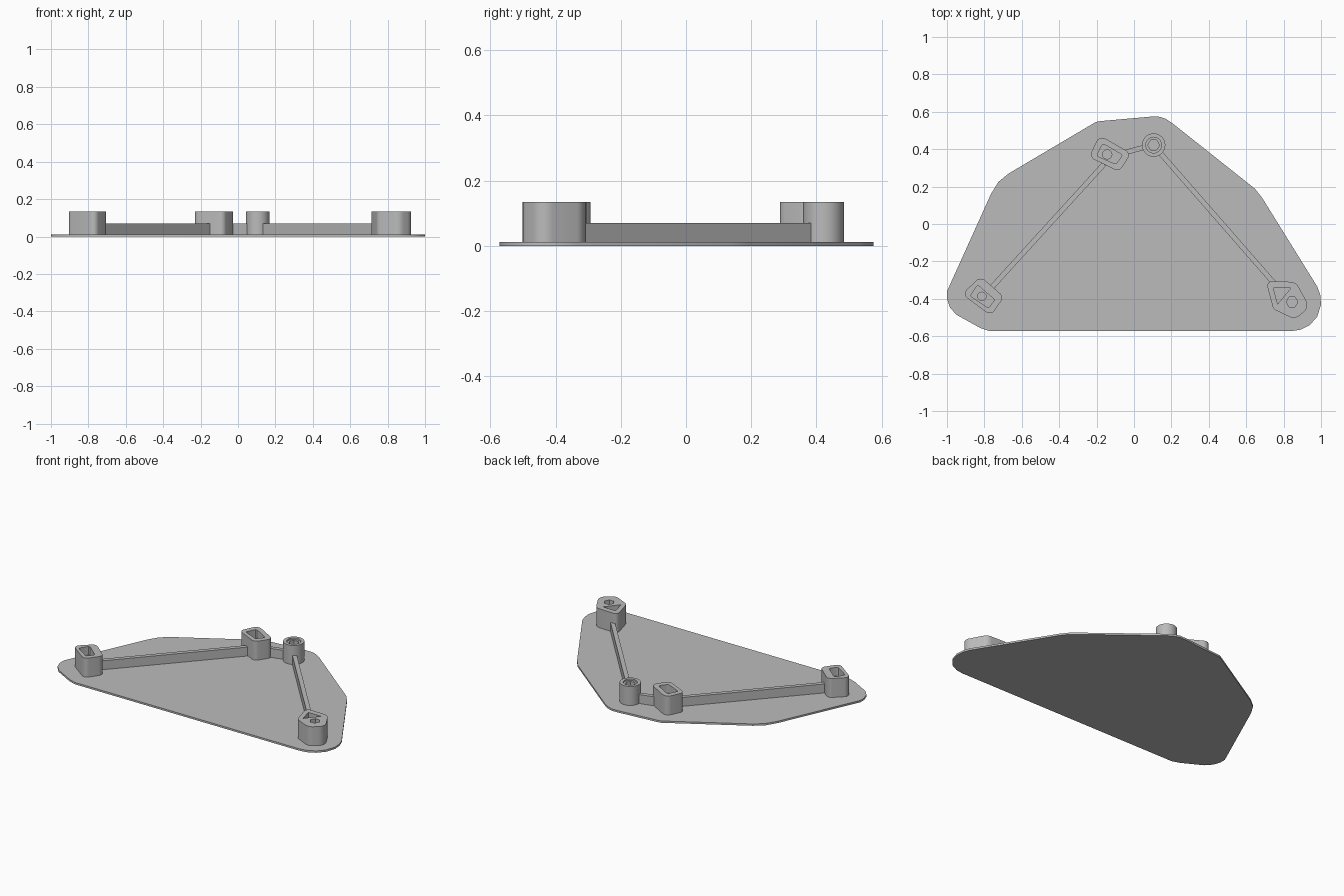
import bpy, bmesh, math
from mathutils import Vector

if "Cube" in bpy.data.objects:
    bpy.data.objects.remove(bpy.data.objects["Cube"])

grey = bpy.data.materials.new("light grey")
grey.diffuse_color = (0.5, 0.5, 0.5, 1)
grey.use_nodes = True
grey.node_tree.nodes["Principled BSDF"].inputs["Base Color"].default_value = grey.diffuse_color
PLATE, BAR, POST = 0.012, 0.07, 0.135


def prism(name, outline, z0, z1):
    """Extrude a closed outline between two heights."""
    bm = bmesh.new()
    face = bm.faces.new([bm.verts.new((x, y, z0)) for x, y in outline])
    top = bmesh.ops.extrude_face_region(bm, geom=[face])["geom"]
    bmesh.ops.translate(bm, vec=(0, 0, z1 - z0),
                        verts=[v for v in top if isinstance(v, bmesh.types.BMVert)])
    bmesh.ops.recalc_face_normals(bm, faces=bm.faces)
    mesh = bpy.data.meshes.new(name)
    bm.to_mesh(mesh)
    bm.free()
    mesh.materials.append(grey)
    obj = bpy.data.objects.new(name, mesh)
    bpy.context.collection.objects.link(obj)
    return obj


def ring(x, y, r, n, turn=0):
    return [(x + r * math.cos(turn + math.tau * i / n),
             y + r * math.sin(turn + math.tau * i / n)) for i in range(n)]


def rounded(corners, steps=6):
    """Round each (x, y, radius) corner with an arc."""
    pts = []
    for i, (x, y, r) in enumerate(corners):
        c = Vector((x, y))
        a = (Vector(corners[i - 1][:2]) - c).normalized()
        b = (Vector(corners[(i + 1) % len(corners)][:2]) - c).normalized()
        half = a.angle(b) / 2
        centre = c + (a + b).normalized() * (r / math.sin(half))
        p = c + a * (r / math.tan(half)) - centre
        q = c + b * (r / math.tan(half)) - centre
        for k in range(steps + 1):
            d = p.lerp(q, k / steps).normalized() * r
            pts.append(tuple(centre + d))
    return pts


def smooth(obj):
    bpy.ops.object.select_all(action='DESELECT')
    obj.select_set(True)
    bpy.context.view_layer.objects.active = obj
    bpy.ops.object.shade_smooth_by_angle(angle=math.radians(30))


def post(name, outline, cuts):
    """Solid post with (outline, floor height) recesses cut from the top."""
    obj = prism(name, outline, PLATE - 0.004, POST)
    for i, (shape, floor) in enumerate(cuts):
        cutter = prism(f"{name}_cutter_{i}", shape, floor, POST + 0.05)
        cutter.hide_render = True
        cutter.hide_set(True)
        mod = obj.modifiers.new("recess", 'BOOLEAN')
        mod.operation, mod.solver, mod.object = 'DIFFERENCE', 'EXACT', cutter
        bpy.context.view_layer.objects.active = obj
        bpy.ops.object.modifier_apply(modifier=mod.name)
        bpy.data.objects.remove(cutter, do_unlink=True)
    smooth(obj)


def bar(name, a, b, width=0.027):
    a, b = Vector(a), Vector(b)
    d = (b - a).normalized()
    side = Vector((-d.y, d.x)) * width / 2
    prism(name, [a - side, b - side, b + side, a + side], PLATE - 0.004, BAR)


# Base plate
smooth(prism("base_plate", [
    (-1, -0.36), (-1, -0.40), (-0.985, -0.445), (-0.95, -0.485), (-0.82, -0.557),
    (-0.77, -0.573), (0.84, -0.573), (0.89, -0.565), (0.94, -0.54), (0.98, -0.495),
    (1, -0.43), (0.996, -0.38), (0.98, -0.335), (0.685, 0.14), (0.645, 0.19),
    (0.21, 0.535), (0.17, 0.562), (0.13, 0.575), (0.09, 0.574), (-0.18, 0.55),
    (-0.205, 0.545), (-0.67, 0.27), (-0.725, 0.225), (-0.765, 0.16)], 0, PLATE))

# Slanted keyed posts: wedge recess with a round hole below it
post("left_post", rounded([(-0.82, -0.28, 0.035), (-0.695, -0.39, 0.03),
                           (-0.765, -0.49, 0.03), (-0.92, -0.375, 0.03)]),
     [(rounded([(-0.837, -0.325, 0.012), (-0.745, -0.405, 0.01),
                (-0.778, -0.45, 0.01), (-0.875, -0.385, 0.01)], 3), 0.08),
      (ring(-0.813, -0.387, 0.023, 12), 0.03)])
post("rear_post", rounded([(-0.185, 0.475, 0.035), (-0.015, 0.378, 0.03),
                           (-0.08, 0.28, 0.03), (-0.24, 0.358, 0.03)]),
     [(rounded([(-0.167, 0.43, 0.012), (-0.06, 0.368, 0.01),
                (-0.098, 0.32, 0.01), (-0.2, 0.365, 0.01)], 3), 0.08),
      (ring(-0.143, 0.372, 0.025, 12), 0.03)])

# Round post with a counterbore and hex socket
post("round_post", ring(0.105, 0.422, 0.0625, 40),
     [(ring(0.105, 0.422, 0.042, 32), 0.125),
      (ring(0.105, 0.422, 0.031, 6), 0.03)])

# Right post with a triangular recess and hex socket
post("right_post", rounded([(0.705, -0.305, 0.025), (0.865, -0.31, 0.05),
                            (0.94, -0.445, 0.05), (0.86, -0.51, 0.05),
                            (0.745, -0.455, 0.03)]),
     [([(0.745, -0.343), (0.838, -0.343), (0.768, -0.428)], 0.08),
      (ring(0.845, -0.417, 0.031, 6), 0.03)])

# Connecting bars
bar("left_bar", (-0.78, -0.36), (-0.16, 0.32))
bar("short_bar", (-0.05, 0.382), (0.055, 0.41))
bar("right_bar", (0.14, 0.38), (0.765, -0.335))
